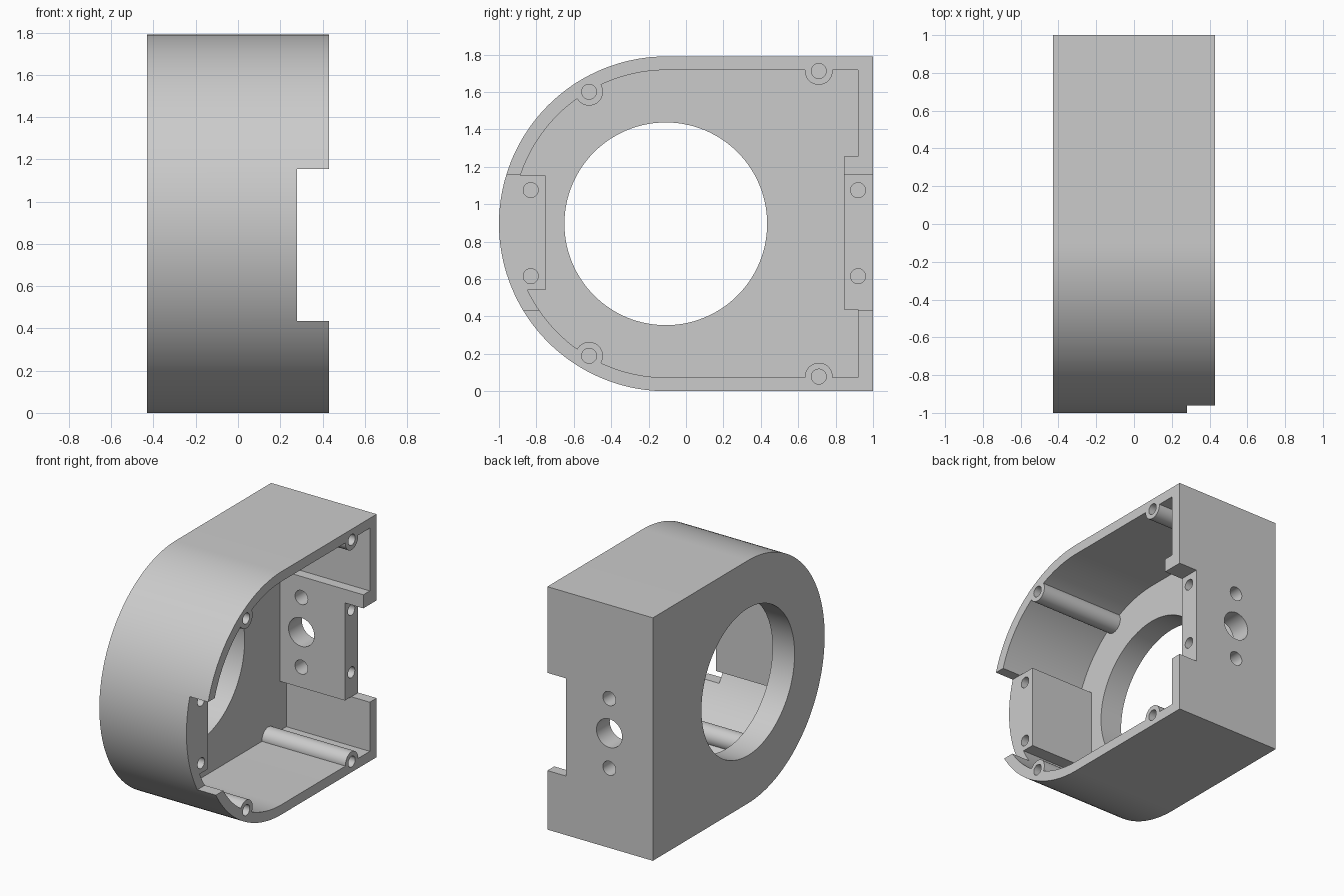
import bpy, bmesh, math
from mathutils import Vector

if "Cube" in bpy.data.objects:
    bpy.data.objects.remove(bpy.data.objects["Cube"])

HALF = 0.43             # half the housing depth along x
FLOOR = -0.25           # inside face of the closed side
CY, CZ = -0.105, 0.895  # centre of the rounded end
STEP_X = 0.28           # depth of the side notches


def circle(u, v, r, n=40):
    return [(u + r * math.cos(2 * math.pi * i / n),
             v + r * math.sin(2 * math.pi * i / n)) for i in range(n)]


def rect(u0, u1, v0, v1):
    return [(u0, v0), (u1, v0), (u1, v1), (u0, v1)]


def d_shape(r, back, n=72):
    """Rounded at the front, square at the back."""
    arc = [(CY - r * math.sin(math.pi * i / n), CZ + r * math.cos(math.pi * i / n))
           for i in range(n + 1)]
    return arc + [(back, CZ - r), (back, CZ + r)]


def prism(name, pts, a, b, axis="x"):
    """Extrude a 2D outline from a to b; (y, z) outline for x, (x, z) for y."""
    def place(p, d):
        return Vector((d, p[0], p[1])) if axis == "x" else Vector((p[0], d, p[1]))
    bm = bmesh.new()
    low = [bm.verts.new(place(p, a)) for p in pts]
    high = [bm.verts.new(place(p, b)) for p in pts]
    bm.faces.new(low)
    bm.faces.new(high)
    for i in range(len(pts)):
        j = (i + 1) % len(pts)
        bm.faces.new((low[i], low[j], high[j], high[i]))
    bmesh.ops.recalc_face_normals(bm, faces=bm.faces)
    mesh = bpy.data.meshes.new(name)
    bm.to_mesh(mesh)
    bm.free()
    obj = bpy.data.objects.new(name, mesh)
    bpy.context.collection.objects.link(obj)
    return obj


def cut(target, cutter):
    """Subtract the cutter, apply the result and discard the cutter."""
    cutter.hide_render = True
    mod = target.modifiers.new("cut", "BOOLEAN")
    mod.operation = "DIFFERENCE"
    mod.solver = "EXACT"
    mod.object = cutter
    bpy.context.view_layer.objects.active = target
    bpy.ops.object.modifier_apply(modifier=mod.name)
    bpy.data.objects.remove(cutter)


# Housing body and the cavity to be hollowed out of it
housing = prism("housing", d_shape(0.895, 1.0), -HALF, HALF)
cavity = prism("cavity", d_shape(0.822, 0.92), FLOOR, 0.6)

# Screw bosses and mounting blocks are left standing in the cavity
bosses = [(y, CZ + s * h) for y, h in ((-0.518, 0.706), (0.71, 0.817)) for s in (-1, 1)]
for y, z in bosses:
    cut(cavity, prism("boss", circle(y, z, 0.074), -0.35, 0.7))
cut(cavity, prism("front_block", rect(-1.1, -0.75, 0.54, 1.154), -0.35, 0.7))
cut(cavity, prism("back_block", rect(0.845, 1.1, 0.436, 1.255), -0.35, 0.7))
cut(housing, cavity)

# Notch across the front and back walls
cut(housing, prism("notch", rect(-1.2, 1.2, 0.435, 1.155), STEP_X, 0.6))

# Large round opening in the closed side
cut(housing, prism("opening", circle(-0.108, CZ, 0.542, 112), -0.6, 0))

# Blind screw holes in the bosses and blocks
for y, z in bosses:
    cut(housing, prism("boss_hole", circle(y, z, 0.04, 28), 0.13, 0.6))
for y in (-0.83, 0.92):
    for z in (0.615, 1.075):
        cut(housing, prism("block_hole", circle(y, z, 0.04, 28), 0.03, 0.6))

# Three holes through the back wall
for z, r in ((0.587, 0.052), (0.845, 0.105), (1.1, 0.052)):
    cut(housing, prism("back_hole", circle(-0.075, z, r), 0.6, 1.2, "y"))

# Single grey finish
grey = bpy.data.materials.new("light_grey")
grey.use_nodes = True
colour = (0.6, 0.6, 0.6, 1)
grey.diffuse_color = colour
grey.node_tree.nodes["Principled BSDF"].inputs["Base Color"].default_value = colour
housing.data.materials.clear()
housing.data.materials.append(grey)
for face in housing.data.polygons:
    face.material_index = 0

bpy.ops.object.select_all(action="DESELECT")
housing.select_set(True)
bpy.context.view_layer.objects.active = housing
bpy.ops.object.shade_smooth_by_angle(angle=math.radians(30))
